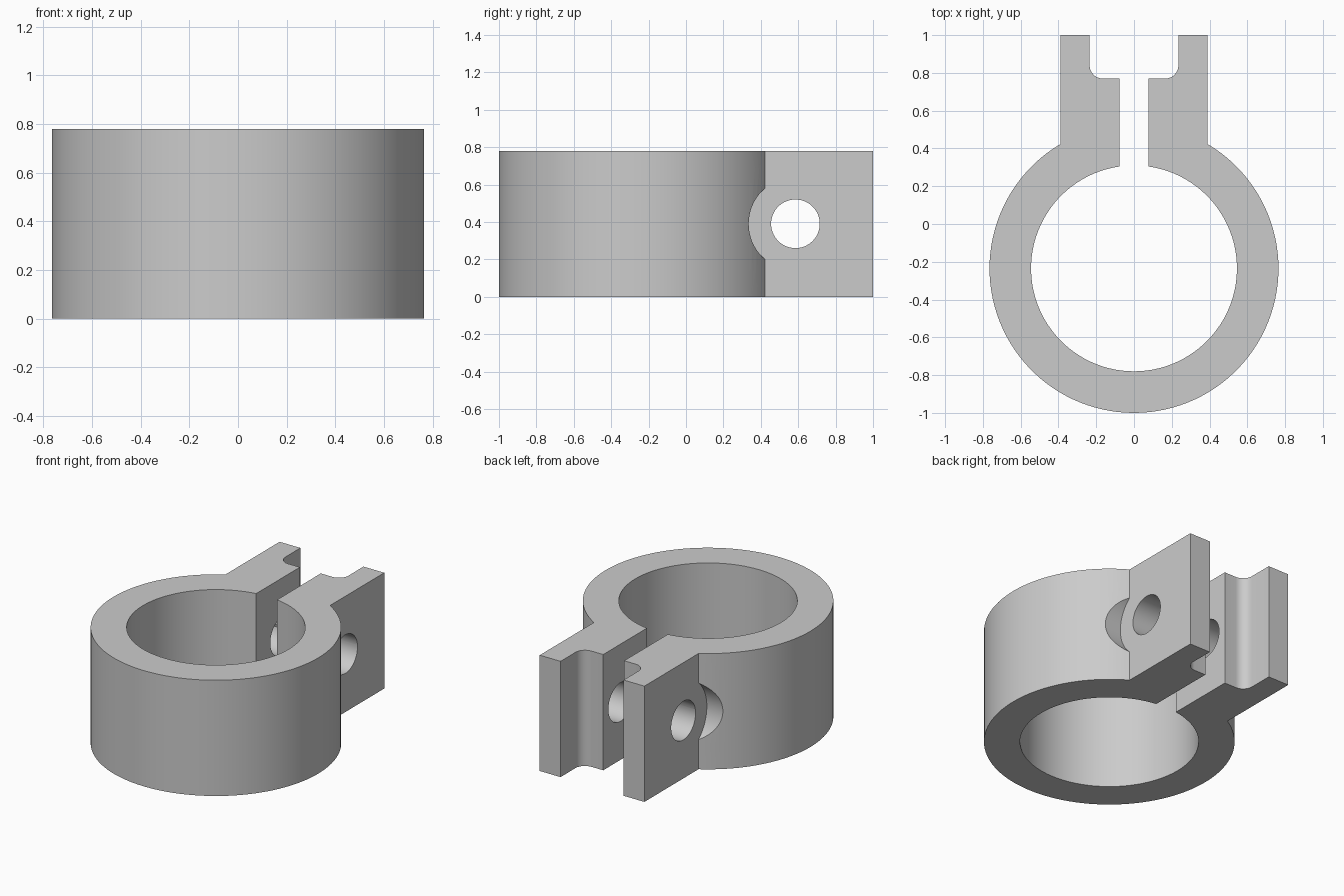
import bpy
import bmesh
from math import asin, cos, sin, pi, radians
from mathutils import Matrix

if "Cube" in bpy.data.objects:
    bpy.data.objects.remove(bpy.data.objects["Cube"], do_unlink=True)

HEIGHT = 0.78
RING_Y, OUTER, INNER = -0.235, 0.765, 0.545
EAR_X, LIP_X, GAP_X = 0.39, 0.235, 0.078
NOTCH_Y, FILLET = 0.77, 0.07
BOLT_Y, BOLT_R, SPOT_R = 0.585, 0.13, 0.25

grey = bpy.data.materials.new("plain grey")
grey.use_nodes = True
colour = (0.6, 0.6, 0.6, 1)
grey.diffuse_color = colour
grey.node_tree.nodes["Principled BSDF"].inputs["Base Color"].default_value = colour


def arc(cx, cy, r, start, end, steps):
    angles = [start + (end - start) * i / steps for i in range(steps + 1)]
    return [(cx + r * cos(a), cy + r * sin(a)) for a in angles]


def add_object(name, bm):
    bmesh.ops.recalc_face_normals(bm, faces=bm.faces)
    mesh = bpy.data.meshes.new(name)
    bm.to_mesh(mesh)
    bm.free()
    mesh.materials.append(grey)
    obj = bpy.data.objects.new(name, mesh)
    bpy.context.collection.objects.link(obj)
    return obj


def cross_cylinder(name, r, x0, x1):
    """Cylinder along x at the bolt position."""
    bm = bmesh.new()
    place = Matrix.Translation(((x0 + x1) / 2, BOLT_Y, HEIGHT / 2)) @ Matrix.Rotation(pi / 2, 4, "Y")
    bmesh.ops.create_cone(bm, cap_ends=True, segments=64, radius1=r, radius2=r,
                          depth=x1 - x0, matrix=place)
    obj = add_object(name, bm)
    obj.hide_render = True
    return obj


# Split ring with two ears: one closed outline, extruded upward
outer_end = pi / 2 - asin(EAR_X / OUTER)
inner_end = pi / 2 - asin(GAP_X / INNER)
right_ear = [(EAR_X, 1), (LIP_X, 1)]
right_ear += arc(LIP_X - FILLET, NOTCH_Y + FILLET, FILLET, 0, -pi / 2, 10)
right_ear += [(GAP_X, NOTCH_Y)]
left_ear = [(-x, y) for x, y in reversed(right_ear)]
outline = (right_ear
           + arc(0, RING_Y, INNER, inner_end, -pi - inner_end, 96)
           + left_ear
           + arc(0, RING_Y, OUTER, pi - outer_end, 2 * pi + outer_end, 96))

bm = bmesh.new()
base = bm.faces.new([bm.verts.new((x, y, 0)) for x, y in outline])
extruded = bmesh.ops.extrude_face_region(bm, geom=[base])
top = [v for v in extruded["geom"] if isinstance(v, bmesh.types.BMVert)]
bmesh.ops.translate(bm, verts=top, vec=(0, 0, HEIGHT))
clamp = add_object("clamp_ring", bm)

# Bolt hole through both ears and a round clearance cut on each side
cutters = [cross_cylinder("bolt_hole_cutter", BOLT_R, -1, 1),
           cross_cylinder("left_clearance_cutter", SPOT_R, EAR_X, 1),
           cross_cylinder("right_clearance_cutter", SPOT_R, -1, -EAR_X)]
bpy.context.view_layer.objects.active = clamp
clamp.select_set(True)
for cutter in cutters:
    cut = clamp.modifiers.new(cutter.name, "BOOLEAN")
    cut.operation = "DIFFERENCE"
    cut.solver = "EXACT"
    cut.object = cutter
    bpy.ops.object.modifier_apply(modifier=cut.name)
    bpy.data.objects.remove(cutter, do_unlink=True)

bpy.ops.object.shade_smooth_by_angle(angle=radians(25))
